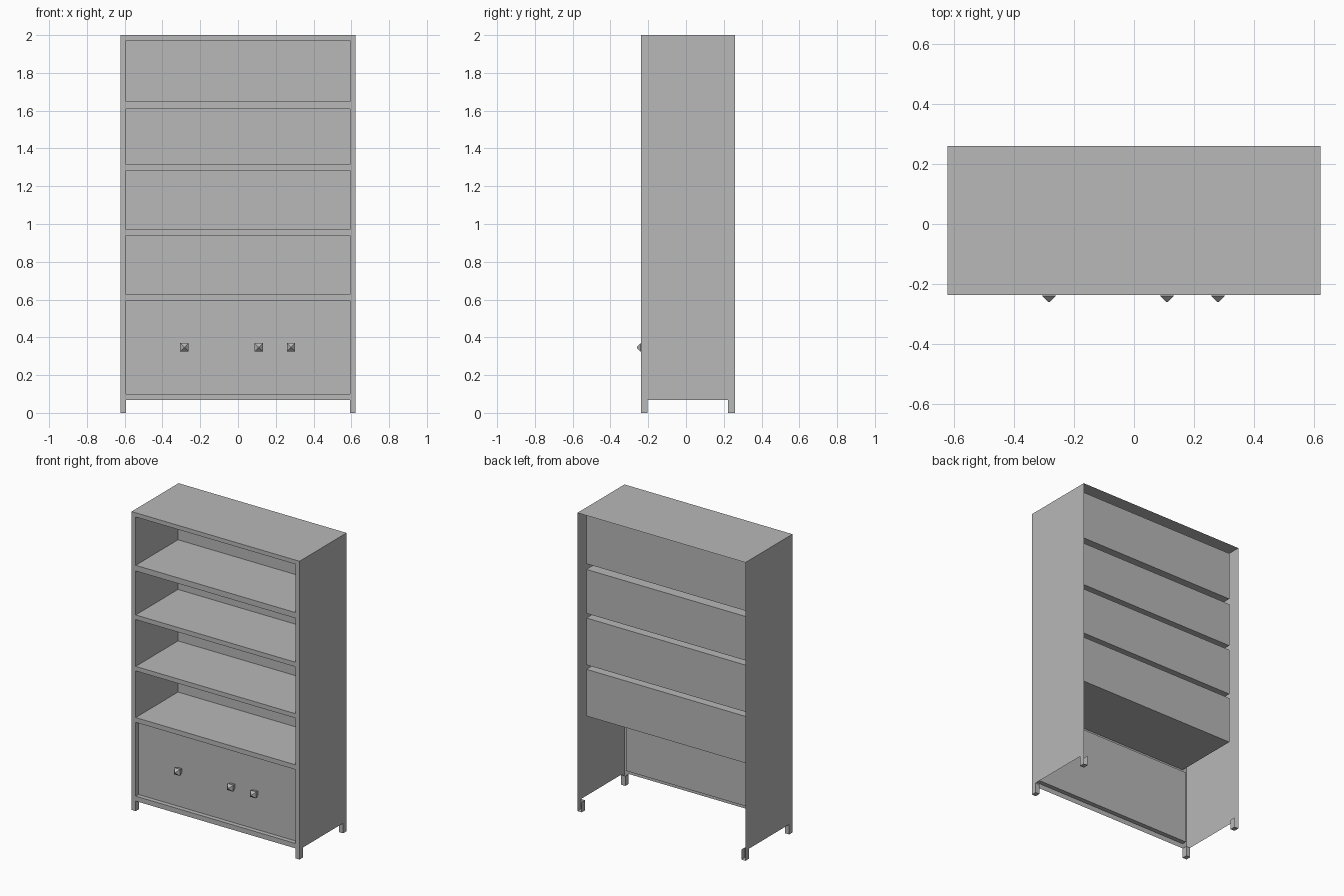
import bpy, bmesh

if "Cube" in bpy.data.objects:
    bpy.data.objects.remove(bpy.data.objects["Cube"], do_unlink=True)

grey = bpy.data.materials.new("plain grey")
grey.use_nodes = True
colour = (0.48, 0.48, 0.48, 1)
grey.diffuse_color = colour
grey.node_tree.nodes["Principled BSDF"].inputs["Base Color"].default_value = colour

W, INNER = 0.623, 0.592          # outer and inner half widths
FRONT, BACK = -0.238, 0.26
BASE, TOP = 0.067, 2.0


def finish(name, bm, fix=False):
    bmesh.ops.remove_doubles(bm, verts=bm.verts, dist=0.0001)
    if fix:
        bmesh.ops.recalc_face_normals(bm, faces=bm.faces)
    mesh = bpy.data.meshes.new(name)
    bm.to_mesh(mesh)
    bm.free()
    mesh.materials.append(grey)
    obj = bpy.data.objects.new(name, mesh)
    bpy.context.collection.objects.link(obj)
    return obj


def face(bm, *points):
    return bm.faces.new([bm.verts.new(p) for p in points])


def box(bm, x, y, z, skip=()):
    """Box between paired limits, leaving out the sides named in skip."""
    (x0, x1), (y0, y1), (z0, z1) = x, y, z
    sides = {
        "-x": ((x0, y0, z0), (x0, y0, z1), (x0, y1, z1), (x0, y1, z0)),
        "+x": ((x1, y0, z0), (x1, y1, z0), (x1, y1, z1), (x1, y0, z1)),
        "-y": ((x0, y0, z0), (x1, y0, z0), (x1, y0, z1), (x0, y0, z1)),
        "+y": ((x0, y1, z0), (x0, y1, z1), (x1, y1, z1), (x1, y1, z0)),
        "-z": ((x0, y0, z0), (x0, y1, z0), (x1, y1, z0), (x1, y0, z0)),
        "+z": ((x0, y0, z1), (x1, y0, z1), (x1, y1, z1), (x0, y1, z1)),
    }
    for key, points in sides.items():
        if key not in skip:
            face(bm, *points)


# Outer shell: two sides and a top, open at the back and below
bm = bmesh.new()
box(bm, (-W, W), (FRONT, BACK), (BASE, TOP), skip=("-y", "+y", "-z"))
finish("outer_shell", bm)

# Openings from bottom to top: the drawer recess, then four shelf bays
openings = [(0.10, 0.595), (0.627, 0.94), (0.97, 1.284), (1.315, 1.61), (1.648, 1.972)]

# Front frame: stiles and rails around the openings
bm = bmesh.new()
for x0, x1 in ((-W, -INNER), (INNER, W)):
    box(bm, (x0, x1), (FRONT, FRONT), (BASE, TOP), skip=("-x", "+x", "+y", "-z", "+z"))
edges = [BASE] + [z for pair in openings for z in pair] + [TOP]
for z0, z1 in zip(edges[::2], edges[1::2]):
    box(bm, (-INNER, INNER), (FRONT, FRONT), (z0, z1), skip=("-x", "+x", "+y", "-z", "+z"))
finish("front_frame", bm)

# Bays: thin open-fronted boxes set into the frame
PANEL = FRONT + 0.03
for i, z in enumerate(openings):
    bm = bmesh.new()
    box(bm, (-INNER, INNER), (FRONT, 0.21 if i else PANEL), z, skip=("-y",))
    bmesh.ops.reverse_faces(bm, faces=bm.faces)
    finish(f"shelf_bay_{i}" if i else "drawer_panel", bm)

# Legs: hollow corner feet, the rear ones open at the back
for side, x in (("right", (-W, -INNER)), ("left", (INNER, W))):
    for end, y, skip in (("front", (FRONT, -0.203), ("+z",)),
                         ("back", (0.223, BACK), ("+z", "+y"))):
        bm = bmesh.new()
        box(bm, x, y, (0, BASE), skip)
        finish(f"{end}_{side}_leg", bm)

# Handles: square knobs that flare out, then close to a blunt point
for i, x in enumerate((-0.284, 0.11, 0.281)):
    bm = bmesh.new()
    rings = []
    for y, r in ((PANEL, 0.013), (FRONT - 0.003, 0.022), (-0.26, 0.003)):
        rings.append([bm.verts.new((x + sx * r, y, 0.347 + sz * r))
                      for sx, sz in ((-1, -1), (1, -1), (1, 1), (-1, 1))])
    for a, b in zip(rings, rings[1:]):
        for k in range(4):
            n = (k + 1) % 4
            bm.faces.new((a[k], a[n], b[n], b[k]))
    bm.faces.new(rings[0])
    bm.faces.new(rings[-1])
    finish(f"drawer_handle_{i + 1}", bm, fix=True)
